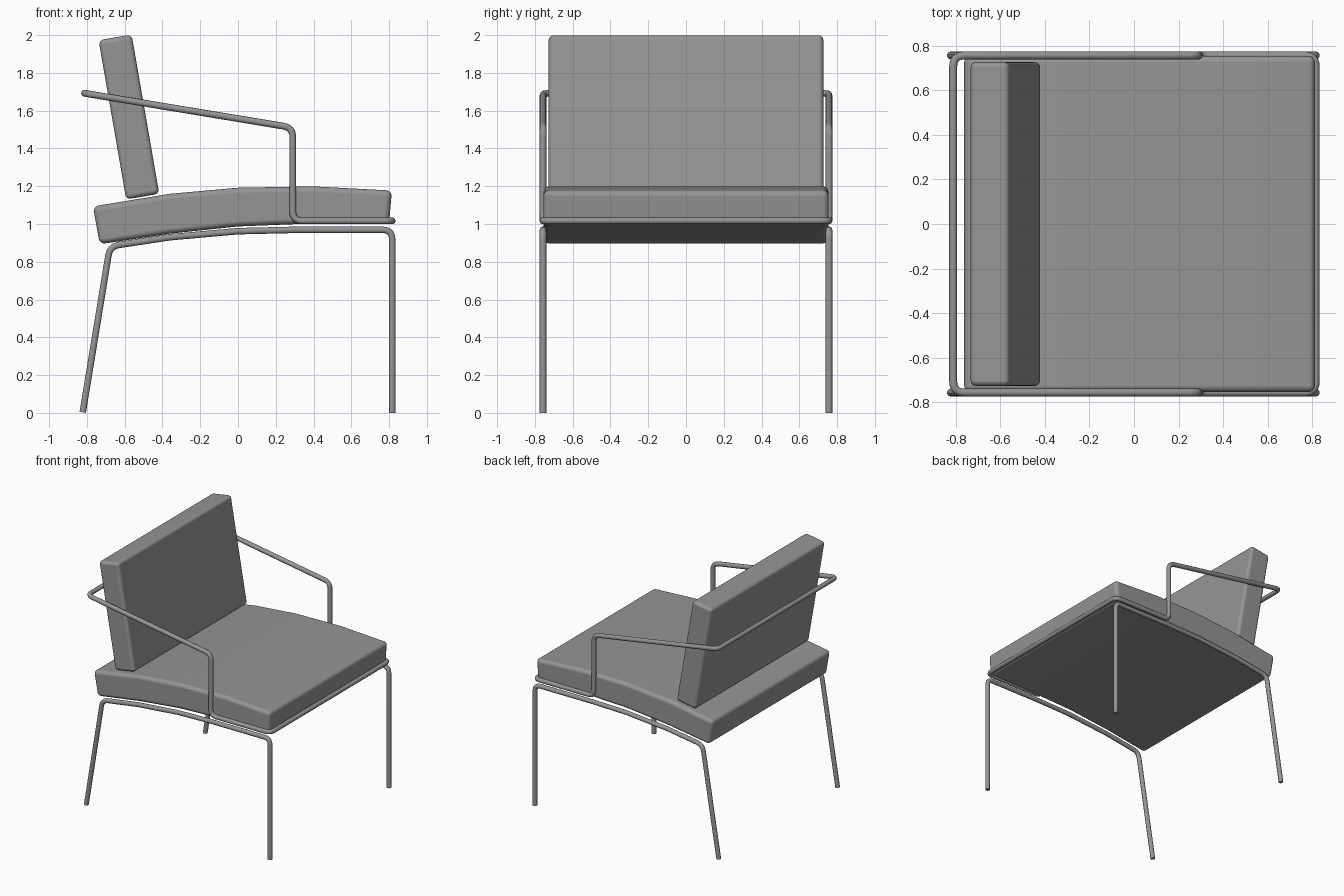
import bpy, bmesh, math
from mathutils import Vector, Matrix

cube = bpy.data.objects.get("Cube")
if cube:
    bpy.data.objects.remove(cube, do_unlink=True)

RADIUS = 0.018
SIDE = 0.757

grey = bpy.data.materials.new("neutral grey")
grey.use_nodes = True
colour = (0.3, 0.3, 0.3, 1)
grey.diffuse_color = colour
grey.node_tree.nodes["Principled BSDF"].inputs["Base Color"].default_value = colour


def fillet(points, radius, closed=False, steps=6):
    """Round the corners of a path with short quadratic arcs."""
    pts = [Vector(p) for p in points]
    out = []
    for i, p in enumerate(pts):
        if not closed and i in (0, len(pts) - 1):
            out.append(p)
            continue
        a, b = pts[i - 1], pts[(i + 1) % len(pts)]
        if (p - a).angle(b - p) < 0.3:
            out.append(p)
            continue
        start = p + (a - p).normalized() * radius
        end = p + (b - p).normalized() * radius
        for k in range(steps + 1):
            t = k / steps
            out.append(start * (1 - t) ** 2 + p * 2 * t * (1 - t) + end * t * t)
    return out


def tube(name, points, closed=False):
    """Round metal rod swept along a path."""
    curve = bpy.data.curves.new(name, "CURVE")
    curve.dimensions = "3D"
    curve.bevel_depth = RADIUS
    curve.bevel_resolution = 3
    curve.use_fill_caps = True
    spline = curve.splines.new("POLY")
    spline.points.add(len(points) - 1)
    for sp, p in zip(spline.points, points):
        sp.co = (*p, 1)
    spline.use_cyclic_u = closed
    spline.use_smooth = True
    curve.materials.append(grey)
    obj = bpy.data.objects.new(name, curve)
    bpy.context.collection.objects.link(obj)
    return obj


def cushion(name, profile, half_width, rounding):
    """Side profile in x and z, stretched across y, with soft edges."""
    bm = bmesh.new()
    face = bm.faces.new([bm.verts.new((x, -half_width, z)) for x, z in profile])
    moved = bmesh.ops.extrude_face_region(bm, geom=[face])["geom"]
    bmesh.ops.translate(bm, vec=(0, 2 * half_width, 0),
                        verts=[v for v in moved if isinstance(v, bmesh.types.BMVert)])
    bmesh.ops.recalc_face_normals(bm, faces=bm.faces)
    mesh = bpy.data.meshes.new(name)
    bm.to_mesh(mesh)
    bm.free()
    mesh.materials.append(grey)
    obj = bpy.data.objects.new(name, mesh)
    bpy.context.collection.objects.link(obj)
    bevel = obj.modifiers.new("soft edges", "BEVEL")
    bevel.width = rounding
    bevel.segments = 4
    bevel.limit_method = "ANGLE"
    bevel.angle_limit = math.radians(40)
    bevel.harden_normals = True
    mesh.shade_smooth()
    return obj


# Curved seat cushion
top = [(-0.768, 1.093), (-0.36, 1.16), (0, 1.192), (0.4, 1.199), (0.815, 1.177)]
bottom = [(0.8, 1.008), (0.4, 1.003), (0, 0.987), (-0.36, 0.949), (-0.732, 0.893)]
cushion("seat_cushion", top + bottom, 0.755, 0.03)

# Leaning back cushion
back = [(-0.738, 1.973), (-0.563, 2.003), (-0.417, 1.16), (-0.592, 1.13)]
cushion("back_cushion", back, 0.727, 0.025)

# Leg frame on each side, one rod from back foot to front foot
for name, y in (("left_leg_frame", SIDE), ("right_leg_frame", -SIDE)):
    path = [(-0.822, 0.003), (-0.678, 0.882), (-0.36, 0.93), (0, 0.962),
            (0.3, 0.969), (0.816, 0.969), (0.816, 0)]
    tube(name, fillet([(x, y, z) for x, z in path], 0.05))

# Armrest loop: behind the back, along both arms, down and around the seat front
arm = [(-0.812, 1.692), (0.29, 1.51), (0.29, 1.017), (0.816, 1.017)]
loop = [(x, SIDE, z) for x, z in arm] + [(x, -SIDE, z) for x, z in reversed(arm)]
tube("armrest_loop", fillet(loop, 0.05, closed=True), closed=True)
